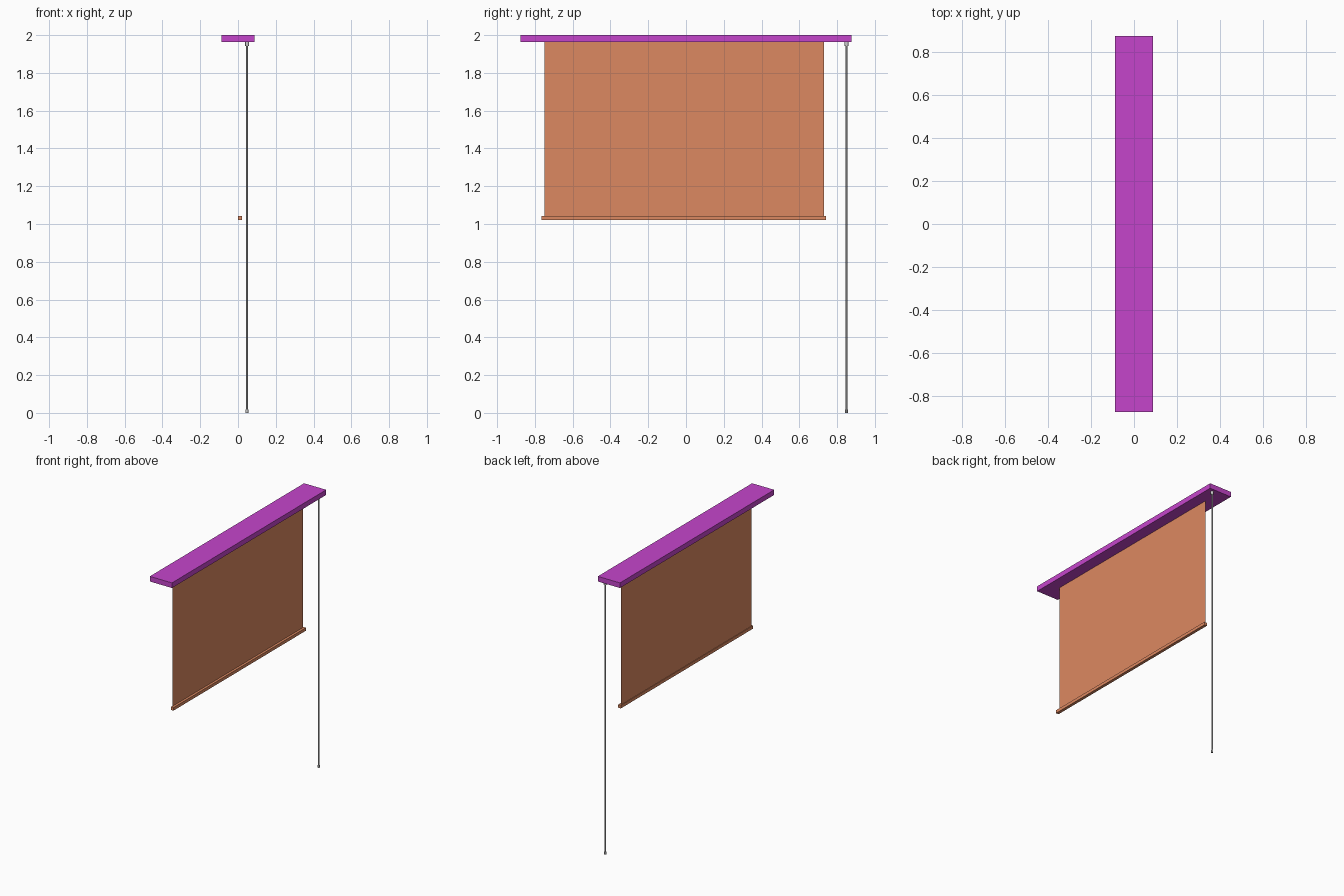
import bpy

if "Cube" in bpy.data.objects:
    bpy.data.objects.remove(bpy.data.objects["Cube"])


def material(name, colour):
    mat = bpy.data.materials.new(name)
    mat.diffuse_color = colour
    mat.use_nodes = True
    mat.node_tree.nodes["Principled BSDF"].inputs["Base Color"].default_value = mat.diffuse_color
    return mat


def box(name, lo, hi, mat):
    bpy.ops.mesh.primitive_cube_add(size=1, location=[(a + b) / 2 for a, b in zip(lo, hi)])
    ob = bpy.context.object
    ob.name = name
    ob.scale = [b - a for a, b in zip(lo, hi)]
    bpy.ops.object.transform_apply(location=False, rotation=False, scale=True)
    ob.data.materials.append(mat)
    return ob


def rod(name, x, y, z0, z1, radius, sides=12):
    bpy.ops.mesh.primitive_cylinder_add(vertices=sides, radius=radius, depth=z1 - z0,
                                        location=(x, y, (z0 + z1) / 2))
    ob = bpy.context.object
    ob.name = name
    bpy.ops.object.shade_smooth_by_angle()
    return ob


purple = material("purple", (0.56, 0.06, 0.60, 1))
orange = material("orange", (0.72, 0.25, 0.12, 1))

# Top board
box("head_board", (-0.088, -0.877, 1.963), (0.088, 0.877, 2.0), purple)

# Hanging fabric: a single sheet facing +x
mesh = bpy.data.meshes.new("fabric_sheet")
x, y0, y1, z0, z1 = 0.005, -0.75, 0.73, 1.04, 1.963
mesh.from_pydata([(x, y0, z0), (x, y1, z0), (x, y1, z1), (x, y0, z1)], [], [(0, 1, 2, 3)])
fabric = bpy.data.objects.new("fabric_sheet", mesh)
bpy.context.collection.objects.link(fabric)
mesh.materials.append(orange)

# Weighted bar along the lower hem
box("bottom_bar", (0.001, -0.765, 1.02), (0.022, 0.74, 1.042), orange)

# Control wand with its collar and end knob
rod("wand", 0.048, 0.85, 0.006, 1.95, 0.0045)
rod("wand_collar", 0.048, 0.85, 1.942, 1.963, 0.01)
rod("wand_knob", 0.048, 0.85, 0.0, 0.018, 0.007)
